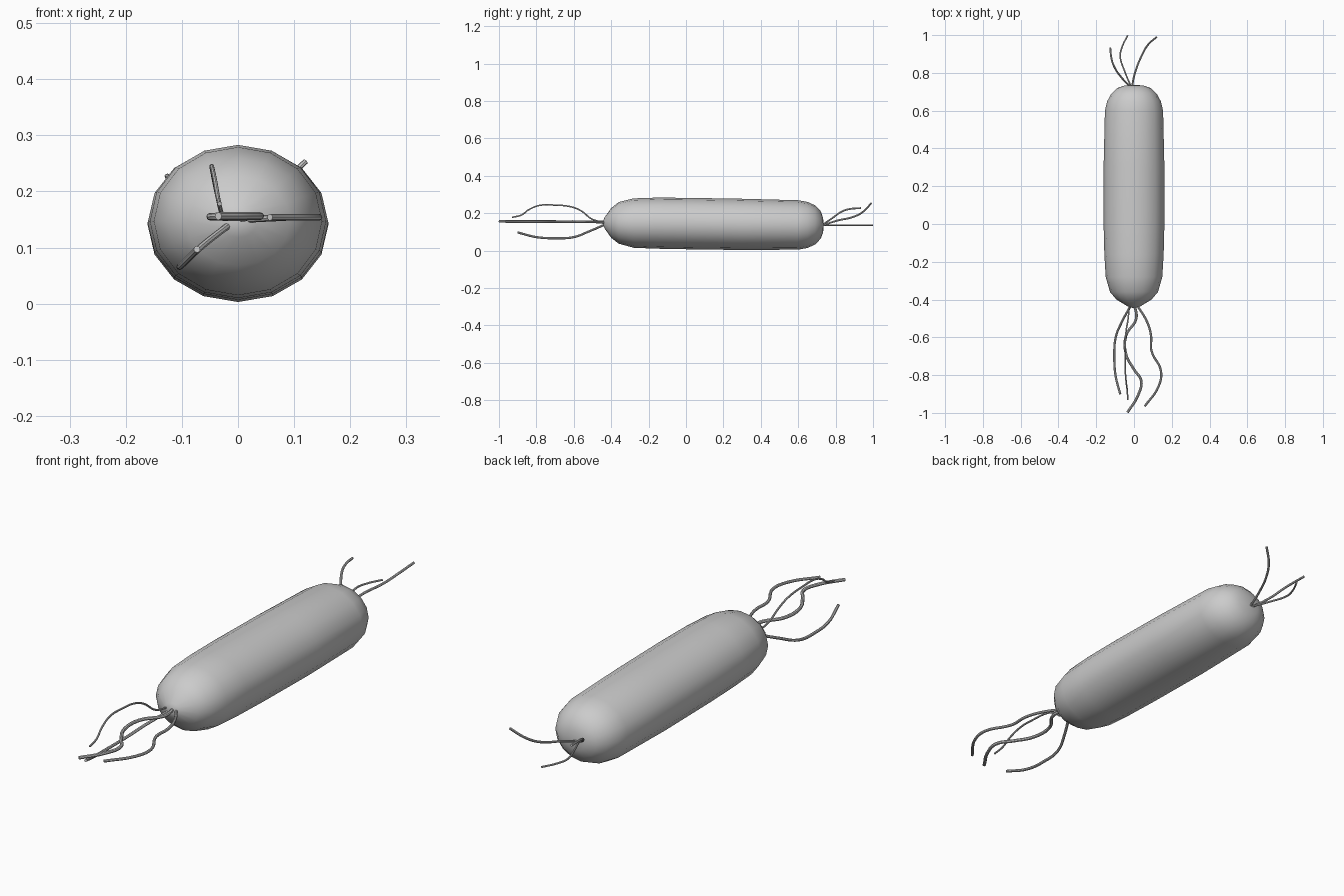
import bpy, bmesh, math

SIDES = 16


def make_body(name, rings, tip_a, tip_b):
    """Loft elliptical rings (y, half width, bottom z, top z) along y."""
    bm = bmesh.new()
    loops = []
    for y, rx, lo, hi in rings:
        cz, rz = (lo + hi) / 2, (hi - lo) / 2
        loops.append([bm.verts.new((rx * math.sin(2 * math.pi * i / SIDES), y,
                                    cz + rz * math.cos(2 * math.pi * i / SIDES)))
                      for i in range(SIDES)])
    ends = [bm.verts.new(tip_a), bm.verts.new(tip_b)]
    for i in range(SIDES):
        j = (i + 1) % SIDES
        for a, b in zip(loops, loops[1:]):
            bm.faces.new((a[i], a[j], b[j], b[i]))
        bm.faces.new((ends[0], loops[0][j], loops[0][i]))
        bm.faces.new((ends[1], loops[-1][i], loops[-1][j]))
    bmesh.ops.recalc_face_normals(bm, faces=bm.faces[:])
    for f in bm.faces:
        f.smooth = True
    me = bpy.data.meshes.new(name)
    bm.to_mesh(me)
    bm.free()
    ob = bpy.data.objects.new(name, me)
    bpy.context.collection.objects.link(ob)
    return ob


def make_flagellum(name, pts, radius):
    """Round whip following a smooth path."""
    cu = bpy.data.curves.new(name, 'CURVE')
    cu.dimensions = '3D'
    cu.bevel_depth = radius
    cu.bevel_resolution = 2
    cu.resolution_u = 6
    cu.use_fill_caps = True
    sp = cu.splines.new('BEZIER')
    sp.bezier_points.add(len(pts) - 1)
    for bp, p in zip(sp.bezier_points, pts):
        bp.co = p
        bp.handle_left_type = bp.handle_right_type = 'AUTO'
    ob = bpy.data.objects.new(name, cu)
    bpy.context.collection.objects.link(ob)
    bpy.ops.object.select_all(action='DESELECT')
    ob.select_set(True)
    bpy.context.view_layer.objects.active = ob
    bpy.ops.object.convert(target='MESH')
    bpy.ops.object.shade_smooth_by_angle()


# Capsule-shaped cell body
make_body("cell_body", [
    (-0.435, 0.035, 0.118, 0.178),
    (-0.40, 0.093, 0.068, 0.227),
    (-0.36, 0.127, 0.037, 0.259),
    (-0.28, 0.150, 0.015, 0.279),
    (-0.16, 0.157, 0.010, 0.283),
    (0.00, 0.161, 0.007, 0.282),
    (0.30, 0.161, 0.003, 0.277),
    (0.60, 0.154, 0.005, 0.269),
    (0.65, 0.142, 0.014, 0.260),
    (0.69, 0.120, 0.032, 0.242),
    (0.72, 0.089, 0.063, 0.211),
    (0.733, 0.050, 0.097, 0.175),
], (0, -0.447, 0.148), (0, 0.737, 0.136))

# Long flagella at the front end
make_flagellum("front_flagellum_middle", [
    (0.00, -0.42, 0.153), (0.012, -0.50, 0.154), (-0.042, -0.59, 0.155),
    (-0.042, -0.69, 0.155), (0.00, -0.77, 0.156), (0.038, -0.83, 0.156),
    (0.02, -0.91, 0.156), (-0.035, -0.998, 0.156)], 0.007)
make_flagellum("front_flagellum_right", [
    (0.01, -0.42, 0.15), (0.07, -0.52, 0.153), (0.09, -0.59, 0.154),
    (0.092, -0.67, 0.154), (0.143, -0.78, 0.154), (0.13, -0.86, 0.154),
    (0.057, -0.965, 0.154)], 0.006)
make_flagellum("front_flagellum_lower", [
    (-0.01, -0.42, 0.145), (-0.065, -0.52, 0.102), (-0.097, -0.60, 0.072),
    (-0.104, -0.70, 0.066), (-0.098, -0.80, 0.072), (-0.073, -0.90, 0.097)], 0.006)
make_flagellum("front_flagellum_upper", [
    (-0.025, -0.42, 0.15), (-0.031, -0.50, 0.167), (-0.041, -0.56, 0.212),
    (-0.045, -0.61, 0.233), (-0.047, -0.70, 0.243), (-0.046, -0.78, 0.242),
    (-0.041, -0.84, 0.219), (-0.036, -0.88, 0.190), (-0.033, -0.93, 0.178)], 0.004)

# Shorter flagella at the back end
make_flagellum("back_flagellum_right", [
    (-0.012, 0.72, 0.13), (0.005, 0.80, 0.158), (0.045, 0.90, 0.182),
    (0.075, 0.95, 0.210), (0.12, 0.99, 0.253)], 0.005)
make_flagellum("back_flagellum_middle", [
    (-0.012, 0.72, 0.135), (-0.05, 0.81, 0.136), (-0.073, 0.89, 0.136),
    (-0.062, 0.94, 0.136), (-0.033, 0.999, 0.136)], 0.004)
make_flagellum("back_flagellum_left", [
    (-0.012, 0.72, 0.13), (-0.07, 0.78, 0.172), (-0.108, 0.84, 0.212),
    (-0.12, 0.88, 0.223), (-0.126, 0.935, 0.227)], 0.005)
